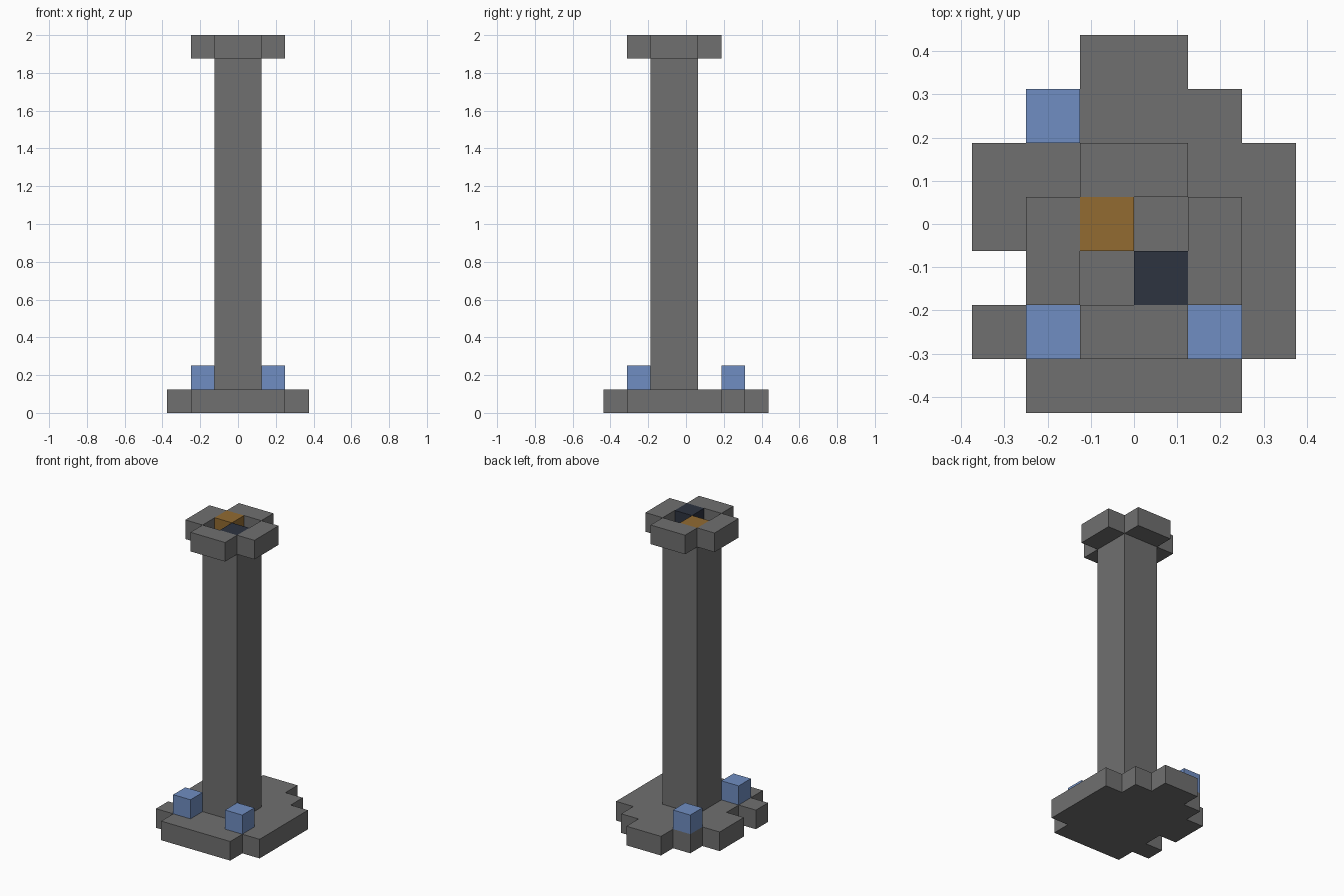
import bpy
import bmesh

CELL = 0.125  # every part snaps to this block size

old = bpy.data.objects.get("Cube")
if old:
    bpy.data.objects.remove(old, do_unlink=True)


def make_material(name, rgb):
    mat = bpy.data.materials.new(name)
    mat.use_nodes = True
    color = (*rgb, 1.0)
    mat.diffuse_color = color
    mat.node_tree.nodes["Principled BSDF"].inputs["Base Color"].default_value = color
    return mat


stone = make_material("grey stone", (0.162, 0.162, 0.162))
blue = make_material("soft blue", (0.162, 0.27, 0.539))
amber = make_material("amber brown", (0.287, 0.147, 0.031))
navy = make_material("dark navy", (0.026, 0.033, 0.051))


def prism(name, outline, bottom, top, mat):
    """Extrude a counter-clockwise outline, all measured in cells."""
    bm = bmesh.new()
    face = bm.faces.new([bm.verts.new((x * CELL, y * CELL, bottom * CELL)) for x, y in outline])
    result = bmesh.ops.extrude_face_region(bm, geom=[face], use_keep_orig=True)
    raised = [v for v in result["geom"] if isinstance(v, bmesh.types.BMVert)]
    bmesh.ops.translate(bm, verts=raised, vec=(0, 0, (top - bottom) * CELL))
    bmesh.ops.recalc_face_normals(bm, faces=bm.faces[:])
    mesh = bpy.data.meshes.new(name)
    bm.to_mesh(mesh)
    bm.free()
    mesh.materials.append(mat)
    obj = bpy.data.objects.new(name, mesh)
    bpy.context.collection.objects.link(obj)
    return obj


def block(name, x, y, width, depth, bottom, top, mat):
    """Box with its low corner at x, y."""
    outline = [(x, y), (x + width, y), (x + width, y + depth), (x, y + depth)]
    return prism(name, outline, bottom, top, mat)


# Stepped base slab, with a notch on the right side
right_edge = [(2, -3.5), (2, -2.5), (3, -2.5), (3, 1.5), (2, 1.5), (2, 2.5), (1, 2.5), (1, 3.5)]
left_edge = [(-x, y) for x, y in reversed(right_edge)]
notch = [(-3, -0.5), (-2, -0.5), (-2, -1.5), (-3, -1.5)]
at = left_edge.index((-3, -2.5))
prism("base", right_edge + left_edge[:at] + notch + left_edge[at:], 0, 1, stone)

# Column
block("column", -1, -1.5, 2, 2, 1, 15, stone)

# Capital: four arms around the open column top
block("capital_front_arm", -1, -2.5, 2, 1, 15, 16, stone)
block("capital_back_arm", -1, 0.5, 2, 1, 15, 16, stone)
block("capital_left_arm", 1, -1.5, 1, 2, 15, 16, stone)
block("capital_right_arm", -2, -1.5, 1, 2, 15, 16, stone)

# Two coloured blocks set diagonally inside the capital
block("amber_block", -1, -0.5, 1, 1, 15, 16, amber)
block("navy_block", 0, -1.5, 1, 1, 15, 16, navy)

# Blue blocks standing on the base
for name, x, y in (("front_right", -2, -2.5), ("front_left", 1, -2.5), ("back_right", -2, 1.5)):
    block("blue_block_" + name, x, y, 1, 1, 1, 2, blue)
